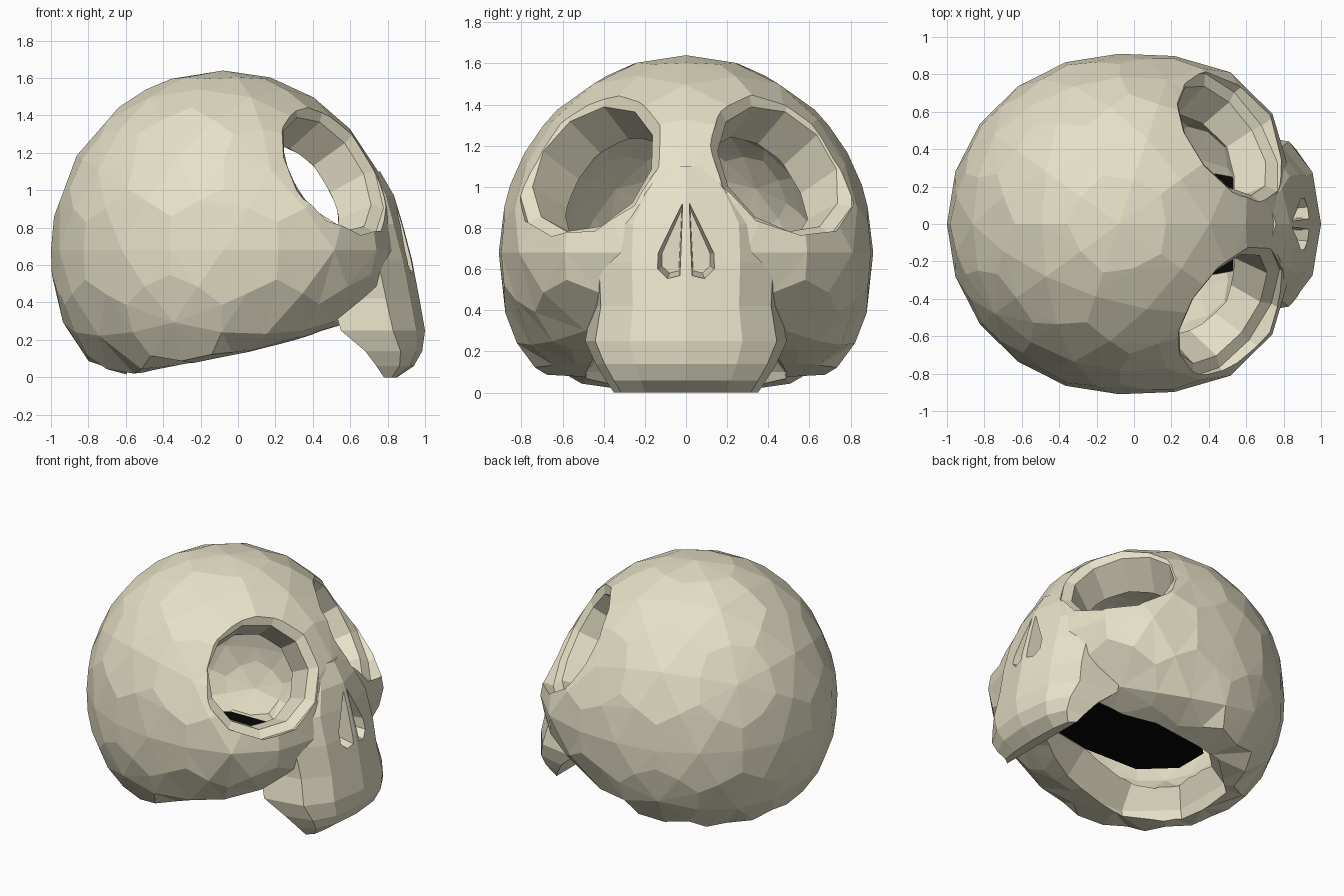
import bpy, bmesh, math
from mathutils import Vector

if "Cube" in bpy.data.objects:
    bpy.data.objects.remove(bpy.data.objects["Cube"])


def make_material(name, colour):
    mat = bpy.data.materials.new(name)
    mat.use_nodes = True
    mat.diffuse_color = (*colour, 1)
    mat.node_tree.nodes["Principled BSDF"].inputs["Base Color"].default_value = (*colour, 1)
    return mat


bone = make_material("bone cream", (0.79, 0.75, 0.57))
black = make_material("hollow black", (0.002, 0.002, 0.002))


def finish(bm, name, mat):
    bmesh.ops.recalc_face_normals(bm, faces=bm.faces)
    mesh = bpy.data.meshes.new(name)
    bm.to_mesh(mesh)
    bm.free()
    mesh.materials.append(mat)
    obj = bpy.data.objects.new(name, mesh)
    bpy.context.collection.objects.link(obj)
    return obj


def loft(name, rings, mat=bone):
    """Closed solid through rings of equal point count."""
    bm = bmesh.new()
    loops = [[bm.verts.new(p) for p in ring] for ring in rings]
    n = len(loops[0])
    for a, b in zip(loops, loops[1:]):
        for i in range(n):
            j = (i + 1) % n
            bm.faces.new((a[i], a[j], b[j], b[i]))
    bm.faces.new(loops[0])
    bm.faces.new(loops[-1])
    return finish(bm, name, mat)


def circle(centre, u, v, r, sides):
    return [centre + (u * math.cos(a) + v * math.sin(a)) * r
            for a in (math.tau * (i + 0.5) / sides for i in range(sides))]


def pnorm(a, b, p):
    return (abs(a) ** p + abs(b) ** p) ** (1 / p)


def cranium_point(d):
    """Egg-shaped braincase: round above, fuller and flat-based below."""
    x, y, z = d
    h = math.hypot(x, y)
    if z < 0:
        k = 1 / pnorm(h, z, 2.4 if x < 0 else 2.2)
        x, y, z = x * k, y * k, z * k
    if x > 0:
        p = 2 + 0.9 * max(0, 1 - 5 * z * z)
        k = math.hypot(x, y) / pnorm(x, y, p)
        x, y = x * k, y * k
        if z < 0:
            x *= 1 - 0.8 * z * z * x
    px, py = -0.08 + 0.92 * x, 0.91 * y
    if z >= 0:
        return Vector((px, py, 0.68 + 0.96 * z))
    floor = max(0, 0.11 + 0.2 * px)
    return Vector((px, py, max(floor + 0.09 * h ** 3, 0.68 + 0.83 * z)))


def braincase(name, scale):
    """Coarse ball whose triangles are each split into three quads."""
    ball = bmesh.new()
    bmesh.ops.create_icosphere(ball, subdivisions=2, radius=1)
    bm = bmesh.new()
    middle = Vector((-0.08, 0, 0.70))

    def place(p):
        return bm.verts.new(middle + (cranium_point(p.normalized()) - middle) * scale)

    corner = {v: place(v.co) for v in ball.verts}
    mid = {e: place(e.verts[0].co + e.verts[1].co) for e in ball.edges}
    for f in ball.faces:
        centre = place(f.calc_center_median())
        for loop in f.loops:
            before = loop.link_loop_prev.edge
            bm.faces.new((corner[loop.vert], mid[loop.edge], centre, mid[before]))
    ball.free()
    bmesh.ops.triangulate(bm, faces=bm.faces)
    return finish(bm, name, bone)


def combine(target, tool, operation):
    mod = target.modifiers.new("cut", "BOOLEAN")
    mod.operation, mod.solver, mod.object = operation, "EXACT", tool
    graph = bpy.context.evaluated_depsgraph_get()
    mesh = bpy.data.meshes.new_from_object(target.evaluated_get(graph))
    target.modifiers.clear()
    target.data = mesh
    bpy.data.objects.remove(tool)


skull = braincase("skull", 1.0)

# Upper jaw and nose bridge: height, front x, back x, half width
jaw = [(0.0, 0.85, 0.78, 0.35), (0.06, 0.94, 0.74, 0.39), (0.14, 0.985, 0.68, 0.44),
       (0.25, 1.0, 0.55, 0.49), (0.42, 0.97, 0.5, 0.46), (0.63, 0.93, 0.45, 0.47),
       (0.82, 0.88, 0.4, 0.46), (0.97, 0.835, 0.4, 0.34), (1.1, 0.76, 0.4, 0.2)]
outline = [(0, 1.0), (0.62, 0.9), (0.9, 0.56), (1, 0), (0.9, -0.56), (0.62, -0.9), (0, -1.0)]
rings = [[(b + (f - b) * t, w * s, z) for t, s in outline] for z, f, b, w in jaw]
combine(skull, loft("upper_jaw", rings), "UNION")

# Hollow inside and the funnel-shaped opening underneath
combine(skull, braincase("cavity", 0.71), "DIFFERENCE")


def ring_at(half, z, scale=1.0):
    both = half + [(x, -y) for x, y in reversed(half)]
    return [(0.03 + (x - 0.03) * scale, y * scale, z) for x, y in both]


lip = [(0.6, 0.34), (0.2, 0.5), (-0.3, 0.48), (-0.58, 0.22)]
throat = [(0.53, 0.25), (0.15, 0.32), (-0.28, 0.31), (-0.48, 0.12)]
funnel = [ring_at(lip, -0.1, 1.06), ring_at(lip, 0.1), ring_at(throat, 0.33),
          ring_at(throat, 0.6)]
combine(skull, loft("opening", funnel), "DIFFERENCE")

# Eye sockets with a flat rim, and nose slots either side of a thin septum
for side in (1, -1):
    n = Vector((0.72, 0.51 * side, 0.46)).normalized()
    u = n.cross(Vector((0, 0, 1))).normalized()
    v = n.cross(u)
    centre = Vector((0.495, 0.465 * side, 1.1))
    socket = [circle(centre + n * off, u, v, r, 11)
              for off, r in [(0.3, 0.45), (0.0, 0.41), (-0.03, 0.345), (-0.3, 0.29)]]
    combine(skull, loft("socket", socket), "DIFFERENCE")
    slot = [(0.01, 0.97), (0.14, 0.68), (0.14, 0.6), (0.09, 0.555), (0.03, 0.57)]
    mid_y, mid_z = 0.05, 0.66
    slots = [[(x, side * max(0.01, mid_y + (y - mid_y) * s), mid_z + (z - mid_z) * s)
              for y, z in slot] for x, s in [(1.05, 1.1), (0.92, 1.0), (0.8, 0.75)]]
    combine(skull, loft("nose_slot", slots), "DIFFERENCE")

# Dark plate closing the opening
loft("dark_base_plate", [ring_at(throat, z, 1.01) for z in (0.335, 0.343)], black)
